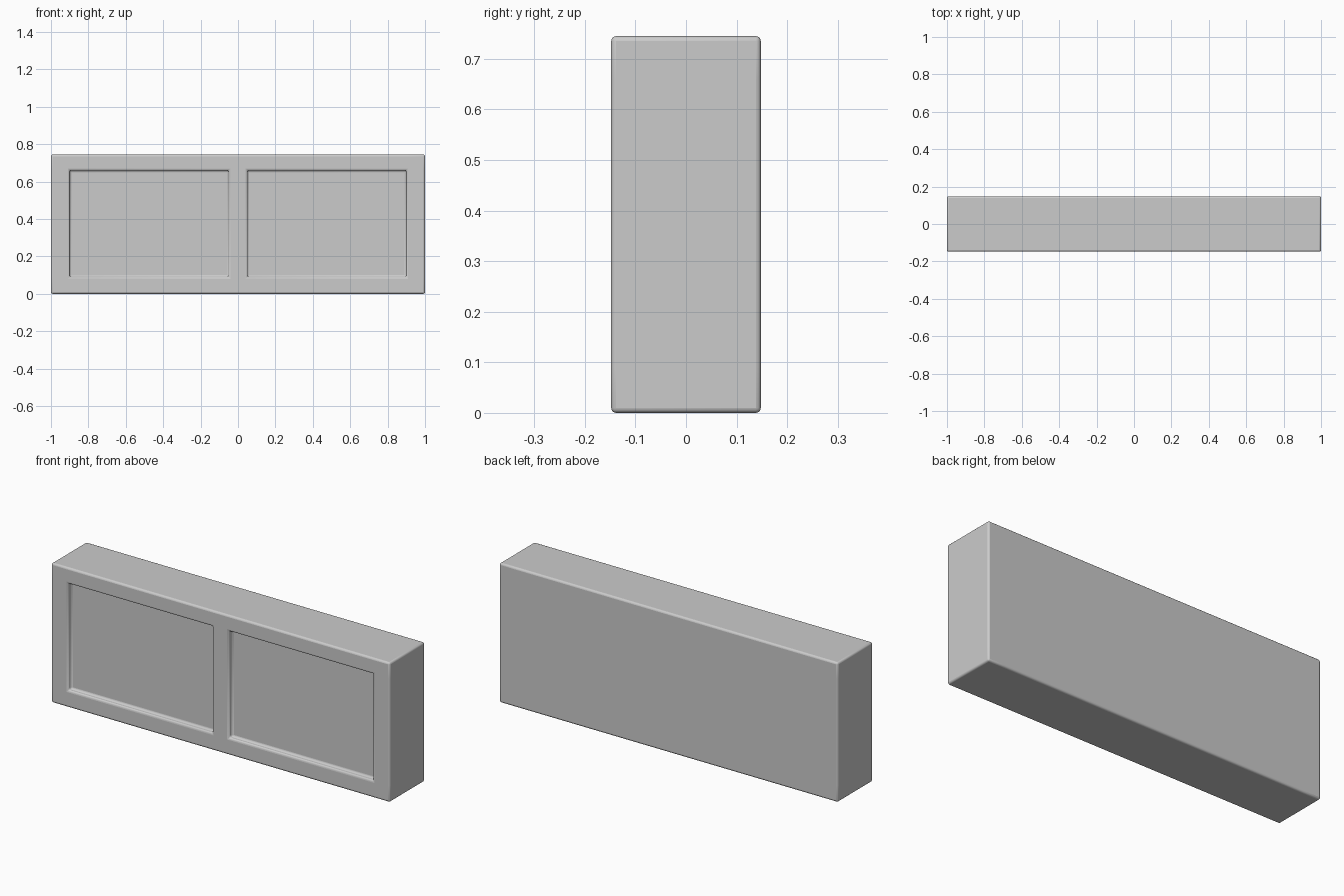
import bpy, bmesh, math
from mathutils import Matrix, Vector

if "Cube" in bpy.data.objects:
    bpy.data.objects.remove(bpy.data.objects["Cube"])

W, D, H = 2.0, 0.296, 0.745
RECESS = 0.027

# Solid slab
bm = bmesh.new()
bmesh.ops.create_cube(bm, size=1.0, matrix=Matrix.Translation((0, 0, H / 2)) @ Matrix.Diagonal((W, D, H, 1)))

# Cut lines marking the two front panels
cuts = [((x, 0, 0), (1, 0, 0)) for x in (-0.9, -0.05, 0.05, 0.9)]
cuts += [((0, 0, z), (0, 0, 1)) for z in (0.09, 0.66)]
for co, no in cuts:
    bmesh.ops.bisect_plane(bm, geom=bm.verts[:] + bm.edges[:] + bm.faces[:],
                           plane_co=Vector(co), plane_no=Vector(no))

# Sink the two panels
panels = []
for f in bm.faces:
    c = f.calc_center_median()
    if c.y < -D / 2 + 0.001 and 0.05 < abs(c.x) < 0.9 and 0.09 < c.z < 0.66:
        panels.append(f)
bmesh.ops.inset_individual(bm, faces=panels, thickness=0.0, depth=-RECESS)

# Remove the leftover flat cut lines
bmesh.ops.dissolve_limit(bm, angle_limit=math.radians(1), verts=bm.verts[:], edges=[
    e for e in bm.edges if all(v.co.y > D / 2 - 0.001 for v in e.verts)])
bmesh.ops.recalc_face_normals(bm, faces=bm.faces[:])

mesh = bpy.data.meshes.new("panelled_slab")
bm.to_mesh(mesh)
bm.free()
slab = bpy.data.objects.new("panelled_slab", mesh)
bpy.context.collection.objects.link(slab)

# Soft rounded edges
bev = slab.modifiers.new("rounded_edges", 'BEVEL')
bev.width = 0.01
bev.segments = 3
bev.limit_method = 'ANGLE'
bev.angle_limit = math.radians(40)

bpy.context.view_layer.objects.active = slab
slab.select_set(True)
bpy.ops.object.shade_smooth_by_angle(angle=math.radians(40))
